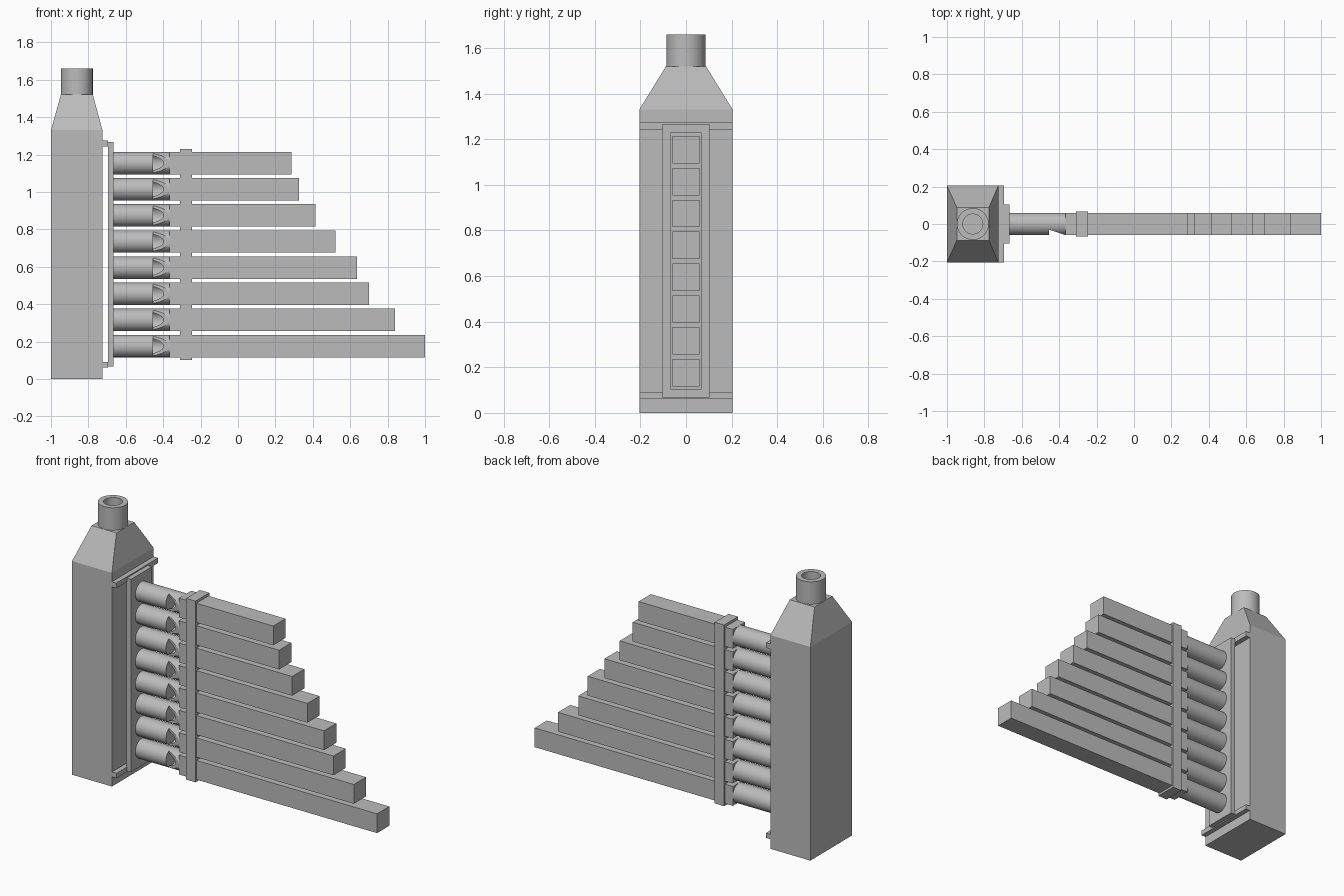
import bpy, bmesh, math
from mathutils import Matrix

if "Cube" in bpy.data.objects:
    bpy.data.objects.remove(bpy.data.objects["Cube"])

grey = bpy.data.materials.new("plain_grey")
grey.diffuse_color = (0.5, 0.5, 0.5, 1)
grey.use_nodes = True
grey.node_tree.nodes["Principled BSDF"].inputs["Base Color"].default_value = grey.diffuse_color


def make(name, bm, smooth=False):
    bmesh.ops.recalc_face_normals(bm, faces=bm.faces)
    me = bpy.data.meshes.new(name)
    bm.to_mesh(me)
    bm.free()
    me.materials.append(grey)
    ob = bpy.data.objects.new(name, me)
    bpy.context.collection.objects.link(ob)
    if smooth:
        shade(ob)
    return ob


def shade(ob):
    bpy.ops.object.select_all(action='DESELECT')
    ob.select_set(True)
    bpy.context.view_layer.objects.active = ob
    bpy.ops.object.shade_smooth_by_angle(angle=math.radians(30))


def box(name, x0, x1, y, z0, z1):
    bm = bmesh.new()
    m = Matrix.Translation(((x0 + x1) / 2, 0, (z0 + z1) / 2)) @ Matrix.Diagonal((x1 - x0, 2 * y, z1 - z0, 1))
    bmesh.ops.create_cube(bm, size=1, matrix=m)
    return make(name, bm)


def rod(name, r, x0, x1, smooth=False):
    bm = bmesh.new()
    m = Matrix.Translation(((x0 + x1) / 2, 0, 0)) @ Matrix.Rotation(math.pi / 2, 4, 'Y')
    bmesh.ops.create_cone(bm, cap_ends=True, segments=64, radius1=r, radius2=r, depth=x1 - x0, matrix=m)
    return make(name, bm, smooth)


# Body: rectangular chest with tapered shoulders
bm = bmesh.new()
rings = []
for x0, x1, y, z in [(-1, -0.725, 0.205, 0), (-1, -0.725, 0.205, 1.33), (-0.947, -0.776, 0.088, 1.52)]:
    rings.append([bm.verts.new(p) for p in ((x0, -y, z), (x1, -y, z), (x1, y, z), (x0, y, z))])
bm.faces.new(rings[0])
bm.faces.new(rings[-1])
for a, b in zip(rings, rings[1:]):
    for i in range(4):
        j = (i + 1) % 4
        bm.faces.new((a[i], a[j], b[j], b[i]))
make("chest", bm)

# Neck: hollow mouthpiece tube, spun from its wall profile
bm = bmesh.new()
pts = [(0, 1.53), (0.053, 1.53), (0.053, 1.66), (0.085, 1.66), (0.085, 1.52)]
vs = [bm.verts.new((r - 0.8615, 0, z)) for r, z in pts]
es = [bm.edges.new(e) for e in zip(vs, vs[1:])]
bmesh.ops.spin(bm, geom=vs + es, cent=(-0.8615, 0, 0), axis=(0, 0, 1), angle=2 * math.pi, steps=64)
bmesh.ops.remove_doubles(bm, verts=bm.verts, dist=1e-5)
make("neck", bm, True)

# Rails holding the slide plate
box("lower_rail", -0.725, -0.694, 0.205, 0.06, 0.09)
box("upper_rail", -0.725, -0.694, 0.205, 1.243, 1.275)
box("slide_plate", -0.695, -0.665, 0.103, 0.067, 1.267)

# Round pipe foot with wedge mouth and inner bore
foot = rod("pipe_foot", 0.06, -0.67, -0.362)
bm = bmesh.new()
tri = [bm.verts.new((x, y, -0.1)) for x, y in ((-0.455, -0.03), (-0.455, -0.0922), (-0.2684, -0.0922))]
f = bm.faces.new(tri)
ext = bmesh.ops.extrude_face_region(bm, geom=[f])
bmesh.ops.translate(bm, vec=(0, 0, 0.2), verts=[v for v in ext["geom"] if isinstance(v, bmesh.types.BMVert)])
wedge = make("mouth_cutter", bm)
bore = rod("bore_cutter", 0.049, -0.456, -0.368)
bpy.context.view_layer.objects.active = foot
for cutter in (wedge, bore):
    mod = foot.modifiers.new("cut", 'BOOLEAN')
    mod.operation = 'DIFFERENCE'
    mod.solver = 'EXACT'
    mod.object = cutter
    bpy.ops.object.modifier_apply(modifier=mod.name)
for cutter in (wedge, bore):
    bpy.data.objects.remove(cutter)
shade(foot)

# Eight pipes, longest at the bottom
ends = [1.0, 0.84, 0.70, 0.635, 0.52, 0.415, 0.325, 0.285]
for i, end in enumerate(ends):
    z = 0.176 + 0.1397 * i
    box(f"square_pipe_{i + 1}", -0.365, end, 0.06, z - 0.06, z + 0.06)
    if i:
        copy = bpy.data.objects.new(f"pipe_foot_{i + 1}", foot.data)
        bpy.context.collection.objects.link(copy)
        copy.location.z = z
foot.location.z = 0.176

# Band tying the pipes together
box("pipe_band", -0.31, -0.245, 0.068, 0.102, 1.23)
